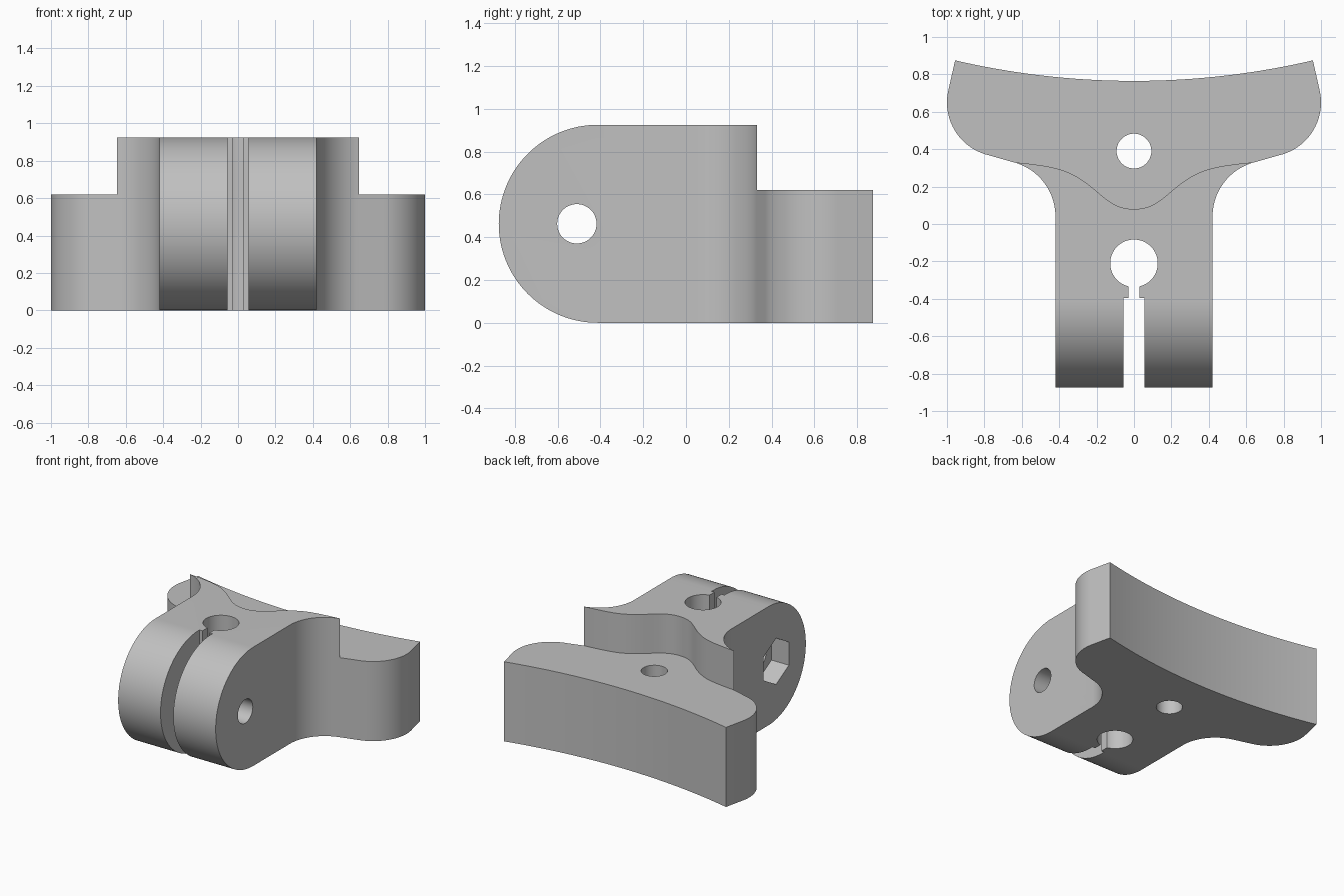
import bpy, bmesh
from math import sin, cos, radians, pi

if "Cube" in bpy.data.objects:
    bpy.data.objects.remove(bpy.data.objects["Cube"], do_unlink=True)

HEIGHT, STEP_Z = 0.925, 0.62
MID = HEIGHT / 2

grey = bpy.data.materials.new("plain_grey")
grey.use_nodes = True
colour = (0.53, 0.53, 0.53, 1)
grey.diffuse_color = colour
grey.node_tree.nodes["Principled BSDF"].inputs["Base Color"].default_value = colour


def arc(cx, cy, r, start, end, n=24):
    angles = [radians(start + (end - start) * i / n) for i in range(n + 1)]
    return [(cx + r * cos(a), cy + r * sin(a)) for a in angles]


def mirrored(half):
    """Close a half profile that starts and ends on x = 0."""
    return half + [(-x, y) for x, y in reversed(half[1:-1])]


def prism(name, points, low, high, along="Z"):
    """Extrude a plan profile along Z, or a (y, z) side profile along X."""
    bm = bmesh.new()
    place = (lambda a, b: (a, b, low)) if along == "Z" else (lambda a, b: (low, a, b))
    face = bm.faces.new([bm.verts.new(place(a, b)) for a, b in points])
    grown = bmesh.ops.extrude_face_region(bm, geom=[face])["geom"]
    d = high - low
    bmesh.ops.translate(bm, vec=(0, 0, d) if along == "Z" else (d, 0, 0),
                        verts=[v for v in grown if isinstance(v, bmesh.types.BMVert)])
    bmesh.ops.recalc_face_normals(bm, faces=bm.faces)
    mesh = bpy.data.meshes.new(name)
    bm.to_mesh(mesh)
    bm.free()
    mesh.materials.append(grey)
    obj = bpy.data.objects.new(name, mesh)
    bpy.context.collection.objects.link(obj)
    return obj


# Clamp plan: keyhole slot, arm, fillet, rounded wing and hollow back
half = arc(0, -0.21, 0.127, 90, -76.3, 32)
half += [(0.03, -0.395), (0.055, -0.395), (0.055, -0.95), (0.42, -0.95)]
half += arc(0.72, 0.04, 0.3, 180, 103)
half += arc(0.71, 0.65, 0.29, -76, 11.3, 32)
half += arc(0, 4.985, 4.22, -76.9, -90, 20)
half[0], half[-1] = (0, half[0][1]), (0, half[-1][1])
body = prism("clamp_body", mirrored(half), -0.1, 1.1)

# Side profile with the half-round nose
nose = arc(MID - 0.875, MID, MID, 90, 270, 64) + [(1.2, 0), (1.2, HEIGHT)]
side = prism("side_profile_cutter", nose, -1.2, 1.2, "X")

# Lowered shelf with a wavy front wall
wave = [(0, 0.08), (0.06, 0.087), (0.12, 0.113), (0.18, 0.158), (0.24, 0.208),
        (0.31, 0.255), (0.38, 0.287), (0.46, 0.307), (0.56, 0.322), (0.68, 0.334)]
shelf_half = []
for i in range(len(wave) - 1):
    p0 = wave[i - 1] if i else (-wave[1][0], wave[1][1])
    p1, p2 = wave[i], wave[i + 1]
    p3 = wave[min(i + 2, len(wave) - 1)]
    for t in (0, 0.25, 0.5, 0.75):
        shelf_half.append(tuple(
            b + 0.5 * t * (c - a + t * (2 * a - 5 * b + 4 * c - d + t * (3 * (b - c) + d - a)))
            for a, b, c, d in zip(p0, p1, p2, p3)))
shelf_half += [wave[-1], (1.2, 0.3), (1.2, 1.2), (0, 1.2)]
shelf = prism("shelf_cutter", mirrored(shelf_half), STEP_Z, 1.5)

# Mounting hole, cross bolt hole and the hexagonal nut pocket
mount = prism("mounting_hole_cutter", arc(0, 0.39, 0.093, 0, 352.5, 47), -0.5, 1.5)
bolt = prism("bolt_hole_cutter", arc(-0.51, MID, 0.092, 0, 352.5, 47), -1, 1, "X")
nut = prism("nut_pocket_cutter", arc(-0.51, MID, 0.18, 30, 330, 5), -0.8, -0.27, "X")

bpy.context.view_layer.objects.active = body
for cutter in (side, shelf, mount, bolt, nut):
    mod = body.modifiers.new(cutter.name, "BOOLEAN")
    mod.operation = "INTERSECT" if cutter is side else "DIFFERENCE"
    mod.solver = "EXACT"
    mod.object = cutter
    bpy.ops.object.modifier_apply(modifier=mod.name)
    bpy.data.objects.remove(cutter, do_unlink=True)

# Smooth curved walls, crisp edges
for obj in bpy.context.selected_objects:
    obj.select_set(False)
body.select_set(True)
bpy.ops.object.shade_smooth_by_angle(angle=pi / 6)
